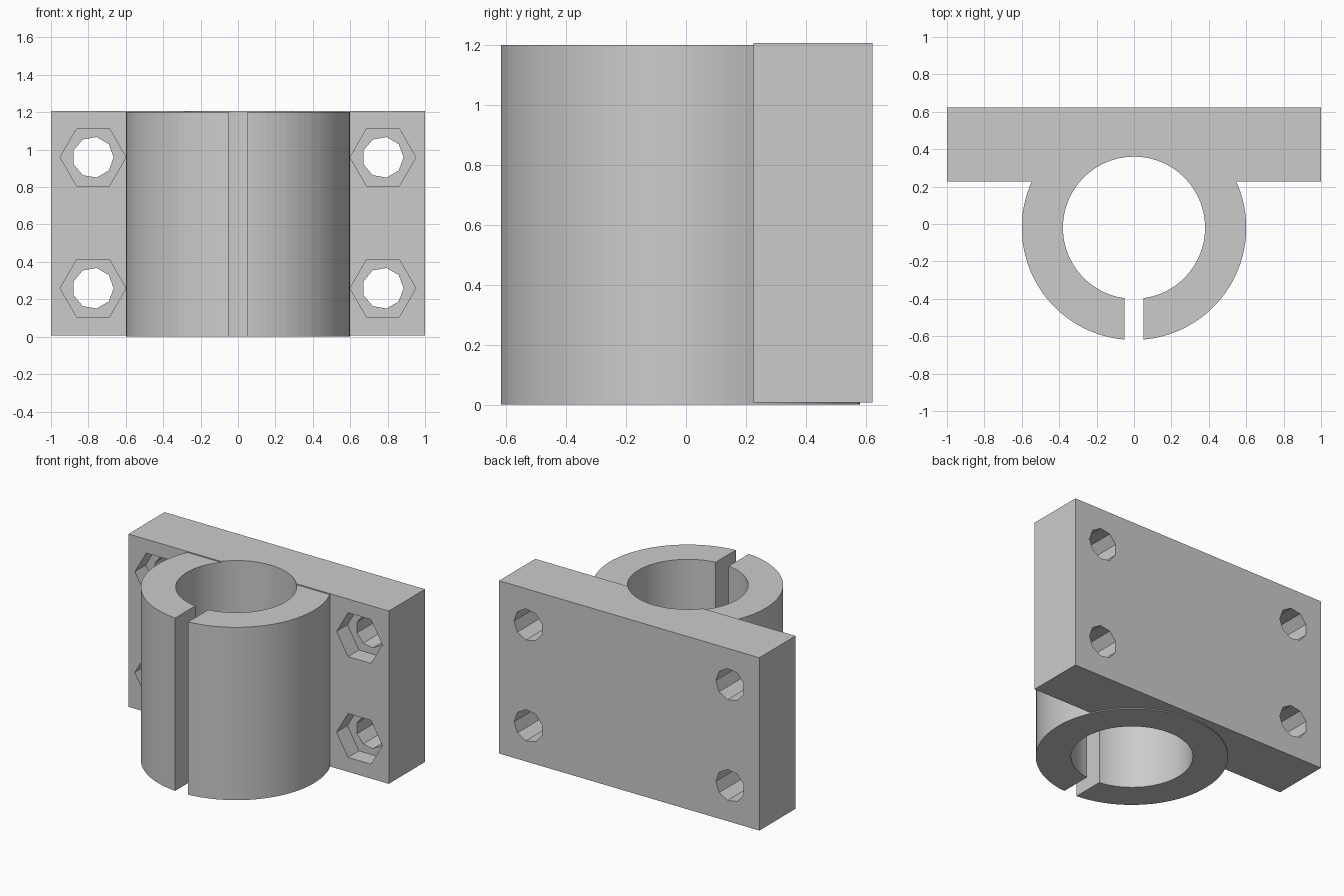
import bpy
import bmesh
from math import cos, sin, tau
from mathutils import Vector

if "Cube" in bpy.data.objects:
    bpy.data.objects.remove(bpy.data.objects["Cube"], do_unlink=True)

grey = bpy.data.materials.new("plain grey")
grey.use_nodes = True
grey.diffuse_color = (0.6, 0.6, 0.6, 1)
grey.node_tree.nodes["Principled BSDF"].inputs["Base Color"].default_value = (0.6, 0.6, 0.6, 1)


def prism(name, points, extrusion):
    """Extrude a closed outline into a solid."""
    bm = bmesh.new()
    face = bm.faces.new([bm.verts.new(p) for p in points])
    grown = bmesh.ops.extrude_face_region(bm, geom=[face], use_keep_orig=True)
    moved = [v for v in grown["geom"] if isinstance(v, bmesh.types.BMVert)]
    bmesh.ops.translate(bm, verts=moved, vec=Vector(extrusion))
    bmesh.ops.recalc_face_normals(bm, faces=bm.faces)
    mesh = bpy.data.meshes.new(name)
    bm.to_mesh(mesh)
    bm.free()
    mesh.materials.append(grey)
    obj = bpy.data.objects.new(name, mesh)
    bpy.context.collection.objects.link(obj)
    return obj


def upright(name, radius, z0, z1, sides=100):
    ring = [(radius * cos(tau * i / sides), CENTRE_Y + radius * sin(tau * i / sides), z0)
            for i in range(sides)]
    return prism(name, ring, (0, 0, z1 - z0))


def bolt_cut(name, x, z, radius, sides, y0, y1):
    ring = [(x + radius * cos(tau * i / sides), y0, z + radius * sin(tau * i / sides))
            for i in range(sides)]
    return prism(name, ring, (0, y1 - y0, 0))


def box(name, x, y0, y1, z0, z1):
    return prism(name, [(-x, y0, z0), (x, y0, z0), (x, y1, z0), (-x, y1, z0)], (0, 0, z1 - z0))


def combine(target, tool, operation):
    mod = target.modifiers.new(tool.name, "BOOLEAN")
    mod.operation = operation
    mod.solver = "EXACT"
    mod.object = tool
    bpy.context.view_layer.objects.active = target
    bpy.ops.object.modifier_apply(modifier=mod.name)
    bpy.data.objects.remove(tool, do_unlink=True)


CENTRE_Y = -0.02
PLATE_FRONT, PLATE_BACK = 0.226, 0.623

# Mounting plate joined to the clamp barrel
bracket = box("clamp_bracket", 1, PLATE_FRONT, PLATE_BACK, 0.007, 1.207)
combine(bracket, upright("barrel", 0.6, 0, 1.2), "UNION")

# Through bore and front clamping slot
combine(bracket, upright("bore", 0.38, -0.1, 1.3), "DIFFERENCE")
combine(bracket, box("slot", 0.05, -0.8, CENTRE_Y, -0.1, 1.3), "DIFFERENCE")

# Bolt holes with hexagonal nut pockets in the front
for x in (-0.775, 0.775):
    for z in (0.259, 0.959):
        combine(bracket, bolt_cut("bolt_hole", x, z, 0.11, 9, 0.1, 0.8), "DIFFERENCE")
        combine(bracket, bolt_cut("nut_pocket", x, z, 0.176, 6, 0.1, PLATE_FRONT + 0.12),
                "DIFFERENCE")
